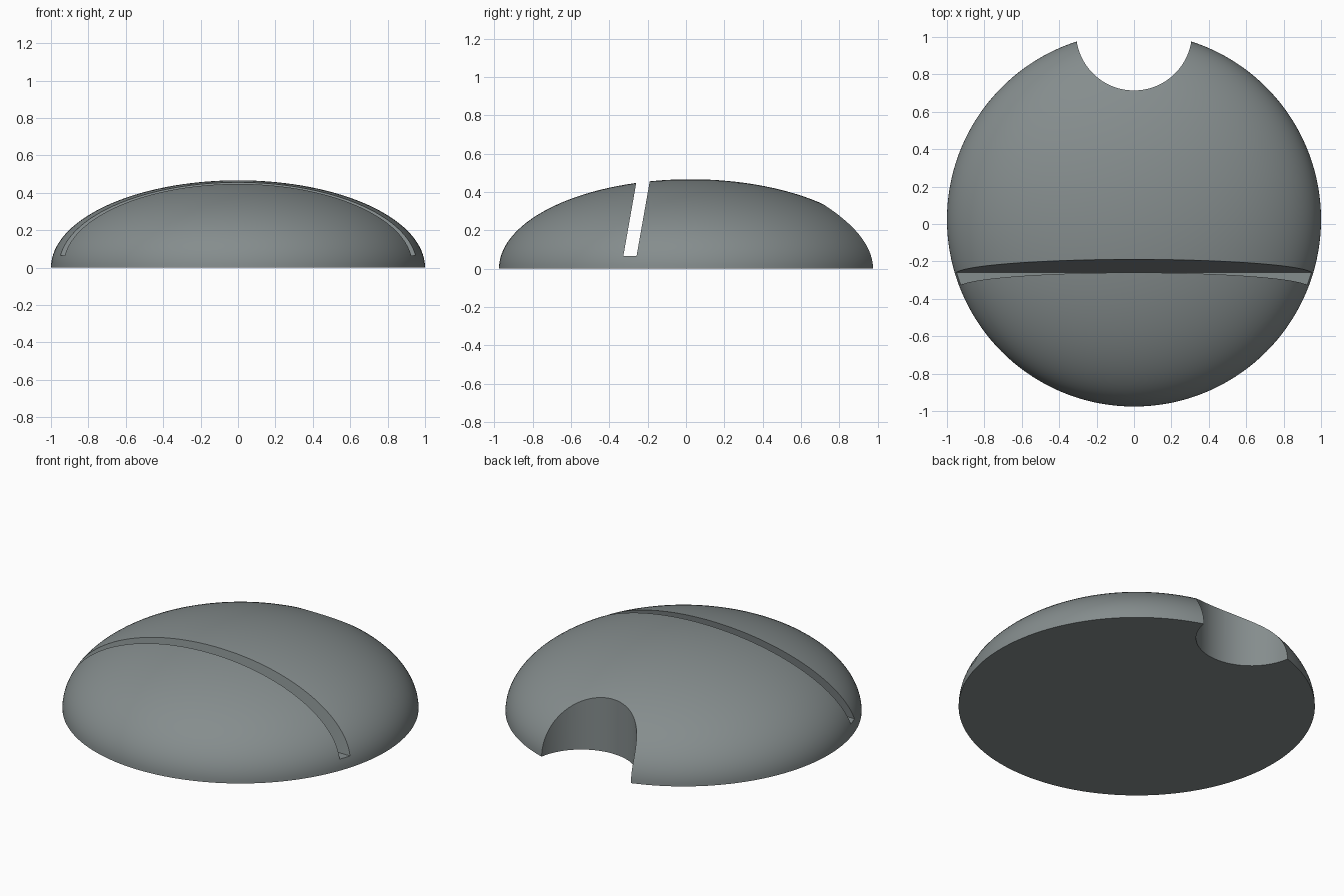
import bpy, bmesh, math

if "Cube" in bpy.data.objects:
    bpy.data.objects.remove(bpy.data.objects["Cube"])

CY = 0.024          # dome axis in y
HEIGHT = 0.467
NOTCH_R = 0.31

grey = bpy.data.materials.new("slate_grey")
grey.diffuse_color = (0.235, 0.266, 0.268, 1)
grey.use_nodes = True
grey.node_tree.nodes["Principled BSDF"].inputs["Base Color"].default_value = grey.diffuse_color


def make_object(name, bm):
    bmesh.ops.recalc_face_normals(bm, faces=bm.faces)
    mesh = bpy.data.meshes.new(name)
    bm.to_mesh(mesh)
    bm.free()
    mesh.materials.append(grey)
    obj = bpy.data.objects.new(name, mesh)
    bpy.context.collection.objects.link(obj)
    return obj


# Dome: quarter-ellipse profile revolved, with a flat base
bm = bmesh.new()
STEPS, SIDES = 32, 144
rings = []
for i in range(STEPS):
    a = math.pi / 2 * i / STEPS
    r, z = math.cos(a), HEIGHT * math.sin(a)
    rings.append([bm.verts.new((r * math.cos(t), CY + r * math.sin(t), z))
                  for t in (2 * math.pi * k / SIDES for k in range(SIDES))])
apex = bm.verts.new((0, CY, HEIGHT))
for lower, upper in zip(rings, rings[1:]):
    for k in range(SIDES):
        n = (k + 1) % SIDES
        bm.faces.new((lower[k], lower[n], upper[n], upper[k]))
for k in range(SIDES):
    bm.faces.new((rings[-1][k], rings[-1][(k + 1) % SIDES], apex))
bm.faces.new(rings[0])
dome = make_object("dome_stand", bm)

# Slot cutter: prism leaning back by ten degrees, with a level floor
bm = bmesh.new()
lean, z0, z1 = math.tan(math.radians(10)), 0.066, 0.8
y0, width = -0.327, 0.069
shift = lean * (z1 - z0)
profile = [(y0, z0), (y0 + width, z0), (y0 + width + shift, z1), (y0 + shift, z1)]
face = bm.faces.new([bm.verts.new((-1.5, y, z)) for y, z in profile])
side = bmesh.ops.extrude_face_region(bm, geom=[face])["geom"]
bmesh.ops.translate(bm, vec=(3, 0, 0),
                    verts=[g for g in side if isinstance(g, bmesh.types.BMVert)])
slot = make_object("slot_cutter", bm)

# Finger notch cutter: upright cylinder centred on the back rim
bm = bmesh.new()
bmesh.ops.create_cone(bm, cap_ends=True, segments=96, radius1=NOTCH_R,
                      radius2=NOTCH_R, depth=2)
bmesh.ops.translate(bm, vec=(0, CY + 1, 0), verts=bm.verts)
notch = make_object("notch_cutter", bm)

# Cut both shapes out of the dome
bpy.context.view_layer.objects.active = dome
dome.select_set(True)
for cutter in (slot, notch):
    cutter.hide_render = True
    mod = dome.modifiers.new(cutter.name, "BOOLEAN")
    mod.operation = "DIFFERENCE"
    mod.solver = "EXACT"
    mod.object = cutter
    bpy.ops.object.modifier_apply(modifier=mod.name)
    bpy.data.objects.remove(cutter)

bpy.ops.object.shade_smooth_by_angle(angle=math.radians(30))
